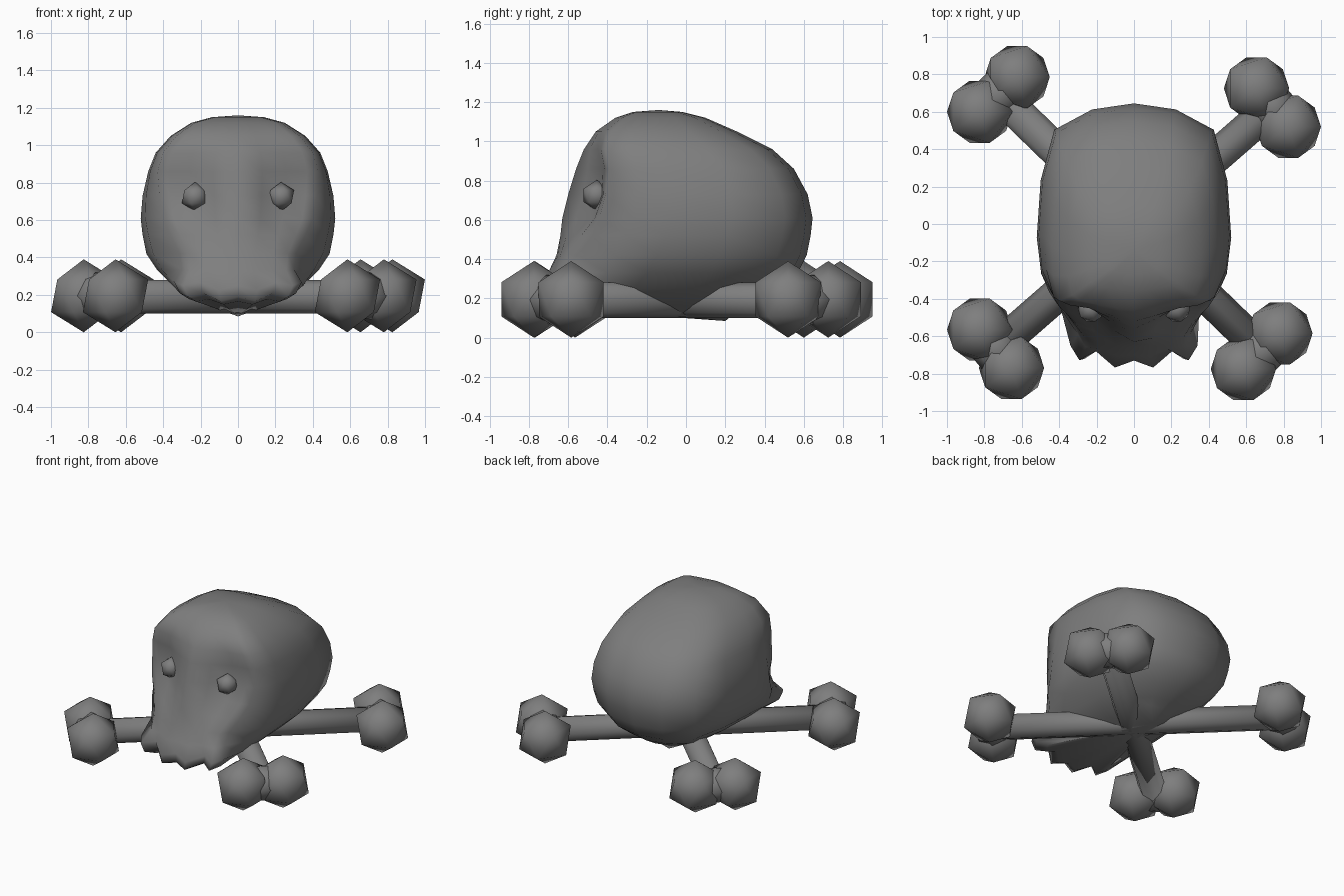
import bpy, bmesh
from mathutils import Vector

if "Cube" in bpy.data.objects:
    bpy.data.objects.remove(bpy.data.objects["Cube"])

grey = bpy.data.materials.new("dark_grey")
grey.diffuse_color = (.21, .21, .21, 1)
grey.use_nodes = True
grey.node_tree.nodes["Principled BSDF"].inputs["Base Color"].default_value = grey.diffuse_color


def finish(bm, name):
    bmesh.ops.recalc_face_normals(bm, faces=bm.faces[:])
    for f in bm.faces:
        f.smooth = True
    me = bpy.data.meshes.new(name)
    bm.to_mesh(me)
    bm.free()
    me.materials.append(grey)
    ob = bpy.data.objects.new(name, me)
    bpy.context.collection.objects.link(ob)
    return ob


def knob(name, loc, r):
    bm = bmesh.new()
    bmesh.ops.create_icosphere(bm, subdivisions=1, radius=r)
    ob = finish(bm, name)
    ob.location = loc


def shaft(name, a, b, r):
    a, b = Vector(a), Vector(b)
    bm = bmesh.new()
    bmesh.ops.create_cone(bm, cap_ends=True, segments=8, radius1=r, radius2=r,
                          depth=(b - a).length)
    ob = finish(bm, name)
    ob.location = (a + b) / 2
    ob.rotation_euler = (b - a).to_track_quat('Z', 'Y').to_euler()


# Skull: stacked half contours, mirrored across x, with tooth lobes low down
# z, nose y, socket y, face half width, corner y, head half width, back y, lobe
rows = [
    (1.15, -.27, -.26, .12, -.24, .14, -.02, 0),
    (1.12, -.36, -.34, .23, -.31, .25, .10, 0),
    (1.05, -.46, -.43, .33, -.38, .36, .26, 0),
    (0.96, -.52, -.45, .40, -.41, .44, .44, 0),
    (0.86, -.56, -.43, .43, -.39, .48, .55, 0),
    (0.73, -.60, -.43, .42, -.41, .51, .62, 0),
    (0.61, -.63, -.48, .40, -.44, .52, .645, 0),
    (0.52, -.64, -.57, .36, -.48, .51, .635, 0),
    (0.42, -.66, -.64, .31, -.55, .49, .615, 0),
    (0.33, -.70, -.67, .30, -.59, .43, .57, .02),
    (0.25, -.73, -.68, .34, -.65, .35, .47, .06),
    (0.19, -.73, -.67, .31, -.65, .27, .37, .06),
    (0.165, -.68, -.62, .26, -.60, .20, .30, .04),
]


def contour(z, yf, ys, wf, yc, wm, yb, t):
    d = yb - yc
    half = [(0, yf, z),
            (.3 * wf, yf + (ys - yf) * .45 - t, z - t * .4),
            (.6 * wf, ys, z + t * .3),
            (.86 * wf, ys + (yc - ys) * .4 - t, z),
            (wf, yc, z + t * .3),
            (wf + (wm - wf) * .8, yc + d * .16, z),
            (wm, yc + d * .34, z),
            (.96 * wm, yc + d * .62, z),
            (.82 * wm, yc + d * .87, z),
            (.43 * wm, yb - d * .03, z), (0, yb, z)]
    return half + [(-x, y, h) for x, y, h in half[-2:0:-1]]


bm = bmesh.new()
rings = [[bm.verts.new(p) for p in contour(*r)] for r in rows]
n = len(rings[0])
for a, b in zip(rings, rings[1:]):
    for i in range(n):
        j = (i + 1) % n
        bm.faces.new((a[i], a[j], b[j], b[i]))
for ring, tip in ((rings[0], (0, -.14, 1.16)), (rings[-1], (0, .2, .085))):
    c = bm.verts.new(tip)
    for i in range(n):
        bm.faces.new((ring[i], ring[(i + 1) % n], c))
finish(bm, "skull")

# Eyes
for s, side in ((-1, "left"), (1, "right")):
    knob("eye_" + side, (s * .23, -.455, .725), .078)

# Crossed bones with paired knobs at each end
shaft("bone_shaft_a", (-.70, -.63, .19), (.70, .59, .19), .09)
shaft("bone_shaft_b", (.65, -.64, .19), (-.69, .66, .19), .09)
ends = {"back_left": ((-.625, .785), (-.825, .60)),
        "back_right": ((.655, .725), (.825, .52)),
        "front_left": ((-.825, -.565), (-.655, -.77)),
        "front_right": ((.78, -.585), (.585, -.775))}
for label, pair in ends.items():
    tips = [(x, y, .195) for x, y in pair]
    for i, tip in enumerate(tips):
        knob(f"bone_knob_{label}_{i + 1}", tip, .195)
    shaft("bone_neck_" + label, *tips, .125)
